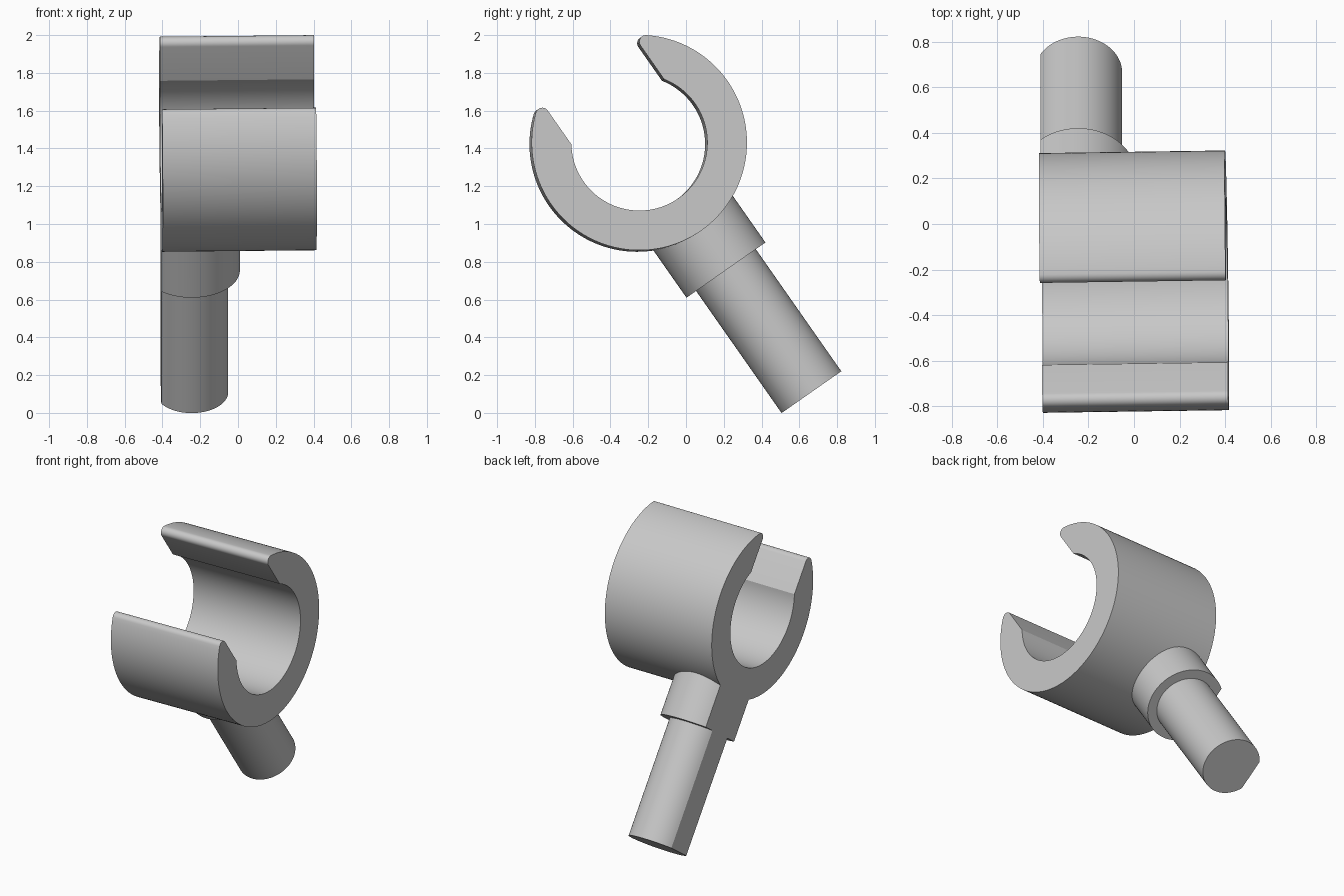
import bpy, bmesh
from math import sin, cos, pi, acos, atan2, sqrt, radians
from mathutils import Matrix

if "Cube" in bpy.data.objects:
    bpy.data.objects.remove(bpy.data.objects["Cube"], do_unlink=True)

grey = bpy.data.materials.new("light_grey")
grey.use_nodes = True
colour = (0.58, 0.58, 0.58, 1)
grey.diffuse_color = colour
grey.node_tree.nodes["Principled BSDF"].inputs["Base Color"].default_value = colour

# Local frame: x runs along the clip, z points out of its mouth
PLACE = (Matrix.Translation((0, -0.253, 1.427))
         @ Matrix.Rotation(radians(35), 4, "X")
         @ Matrix.Rotation(radians(1), 4, "Z"))
OUTER, INNER, MOUTH, FILLET = 0.57, 0.36, 0.30, 0.035
HALF_LENGTH = 0.408
PEG_X = -0.245


def arc(cx, cy, r, start, end, n):
    angles = [start + (end - start) * i / n for i in range(n + 1)]
    return [(cx + r * cos(a), cy + r * sin(a)) for a in angles]


def loft(name, first, last, cap_first=True):
    """Join two matching loops of points and cap the ends."""
    bm = bmesh.new()
    a = [bm.verts.new(p) for p in first]
    b = [bm.verts.new(p) for p in last]
    n = len(a)
    for i in range(n):
        j = (i + 1) % n
        bm.faces.new((a[i], a[j], b[j], b[i]))
    bm.faces.new(b)
    if cap_first:
        bm.faces.new(a[::-1])
    bmesh.ops.recalc_face_normals(bm, faces=bm.faces)
    bm.transform(PLACE)
    mesh = bpy.data.meshes.new(name)
    bm.to_mesh(mesh)
    bm.free()
    mesh.materials.append(grey)
    obj = bpy.data.objects.new(name, mesh)
    bpy.context.collection.objects.link(obj)
    bpy.ops.object.select_all(action="DESELECT")
    obj.select_set(True)
    bpy.context.view_layer.objects.active = obj
    bpy.ops.object.shade_smooth_by_angle(angle=radians(20))
    return obj


# Open ring with rounded lips, half profile mirrored
lip_u = MOUTH + FILLET
lip_v = sqrt((OUTER - FILLET) ** 2 - lip_u ** 2)
lip_angle = atan2(lip_v, lip_u)
half = arc(0, 0, OUTER, -pi / 2, lip_angle, 56)
half += arc(lip_u, lip_v, FILLET, lip_angle, pi, 10)[1:]
half += arc(0, 0, INNER, acos(MOUTH / INNER), -pi / 2, 48)
profile = half + [(-u, v) for u, v in reversed(half[1:-1])]
loft("clip_ring",
     [(-HALF_LENGTH, u, v) for u, v in profile],
     [(HALF_LENGTH, u, v) for u, v in profile])


# Round section with a flat flush with the end of the ring
def flat_sided_section(r):
    reach = pi - acos((HALF_LENGTH + PEG_X) / r)
    return arc(PEG_X, 0, r, -reach, reach, 72)


# Collar, its top following the curve of the ring
COLLAR_END, PEG_END = -0.816, -1.605
section = flat_sided_section(0.255)
loft("collar",
     [(x, u, -sqrt((OUTER - 0.003) ** 2 - u * u)) for x, u in section],
     [(x, u, COLLAR_END) for x, u in section], cap_first=False)

# Peg
section = flat_sided_section(0.193)
loft("peg",
     [(x, u, COLLAR_END) for x, u in section],
     [(x, u, PEG_END) for x, u in section], cap_first=False)
